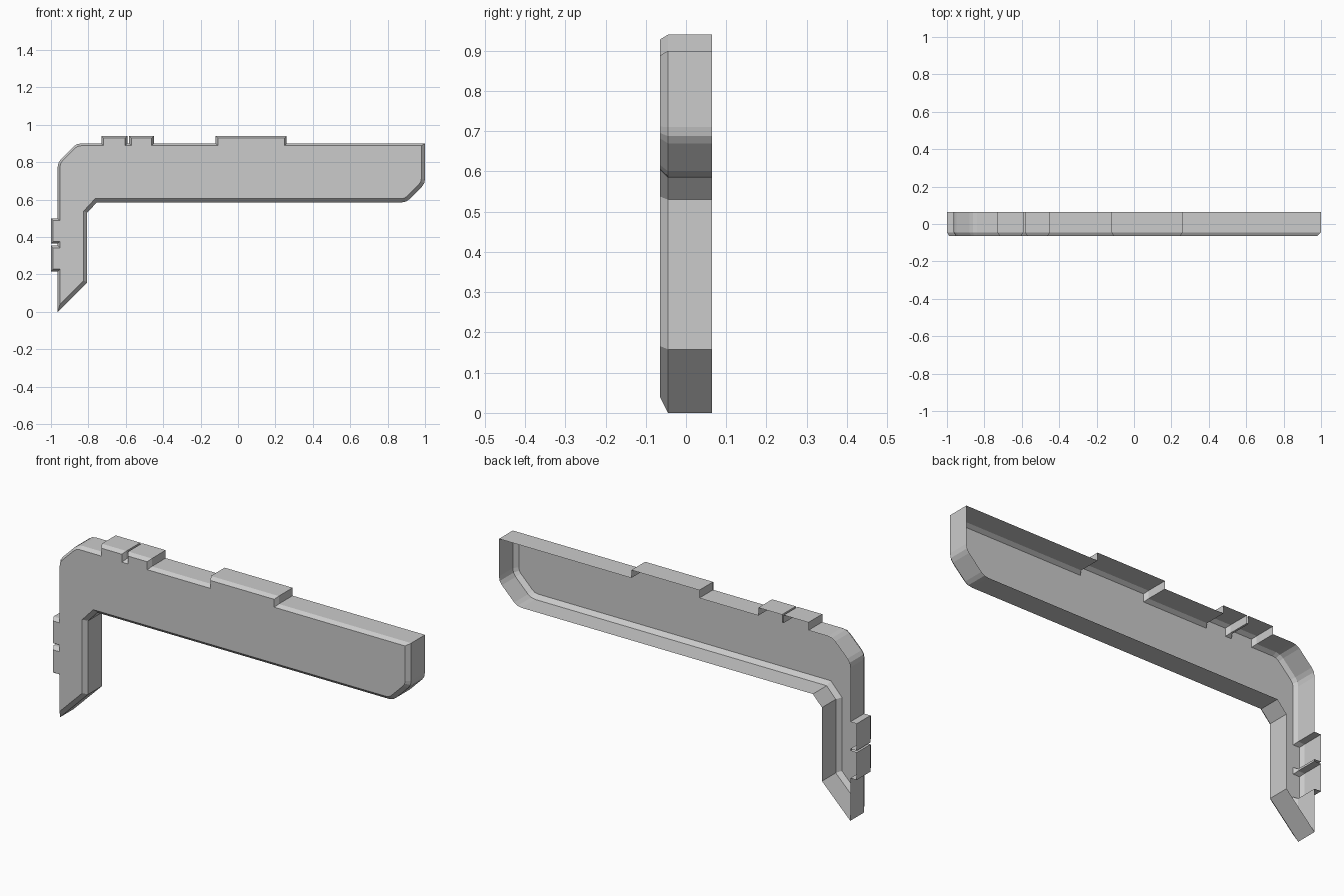
import bpy, bmesh
from mathutils import Vector

if "Cube" in bpy.data.objects:
    bpy.data.objects.remove(bpy.data.objects["Cube"])

BACK, RIM, FRONT = 0.065, -0.045, -0.065
WIDE, THIN = 0.02, 0.012          # bevel widths: lower/right edges, upper/left edges
L, TOP, LOW = -0.964, 0.9, 0.585  # left side, top side, underside of the arm
TAB = 0.04

# softened 45-degree corner as distances (u, v) from the sharp corner
SOFT = [(0.0, 0.125), (0.004, 0.103), (0.016, 0.085),
        (0.085, 0.016), (0.103, 0.004), (0.125, 0.0)]

# lower and right side, counter-clockwise seen from the front
wide = [(L, 0.0), (-0.806, 0.158), (-0.806, 0.53), (-0.755, LOW)]
wide += [(1 - u, LOW + v) for u, v in reversed(SOFT)]

# top side with raised tabs, right to left
thin = [(1.0, TOP)]
for a, b in [(0.26, -0.12), (-0.45, -0.582), (-0.592, -0.73)]:
    thin += [(a, TOP), (a, TOP + TAB), (b, TOP + TAB), (b, TOP)]
thin += [(L + u, TOP - v) for u, v in reversed(SOFT)]

# left side with raised tabs, top to bottom
for a, b in [(0.5, 0.364), (0.354, 0.216)]:
    thin += [(L, a), (-1.0, a), (-1.0, b), (L, b)]

outline = [Vector(p) for p in wide + thin]
widths = [WIDE] * len(wide) + [THIN] * len(thin)


def inset(points, dist):
    """Mitred inset with its own distance for every edge."""
    n, result = len(points), []
    for i, p in enumerate(points):
        d0 = (p - points[i - 1]).normalized()
        d1 = (points[(i + 1) % n] - p).normalized()
        a = p + Vector((-d0.y, d0.x)) * dist[i - 1]
        b = p + Vector((-d1.y, d1.x)) * dist[i]
        t = (b - a).cross(d1) / d0.cross(d1)
        result.append(a + d0 * t)
    return result


# hollow panel: side walls, bevel and front face, open at the back
bm = bmesh.new()
rings = [[bm.verts.new((p.x, y, p.y)) for p in pts] for pts, y in
         ((outline, BACK), (outline, RIM), (inset(outline, widths), FRONT))]
n = len(outline)
for r0, r1 in zip(rings, rings[1:]):
    for i in range(n):
        j = (i + 1) % n
        bm.faces.new((r0[i], r0[j], r1[j], r1[i]))
bm.faces.new(rings[-1])

mesh = bpy.data.meshes.new("bracket_shell")
bm.to_mesh(mesh)
bm.free()
shell = bpy.data.objects.new("bracket_shell", mesh)
bpy.context.collection.objects.link(shell)
